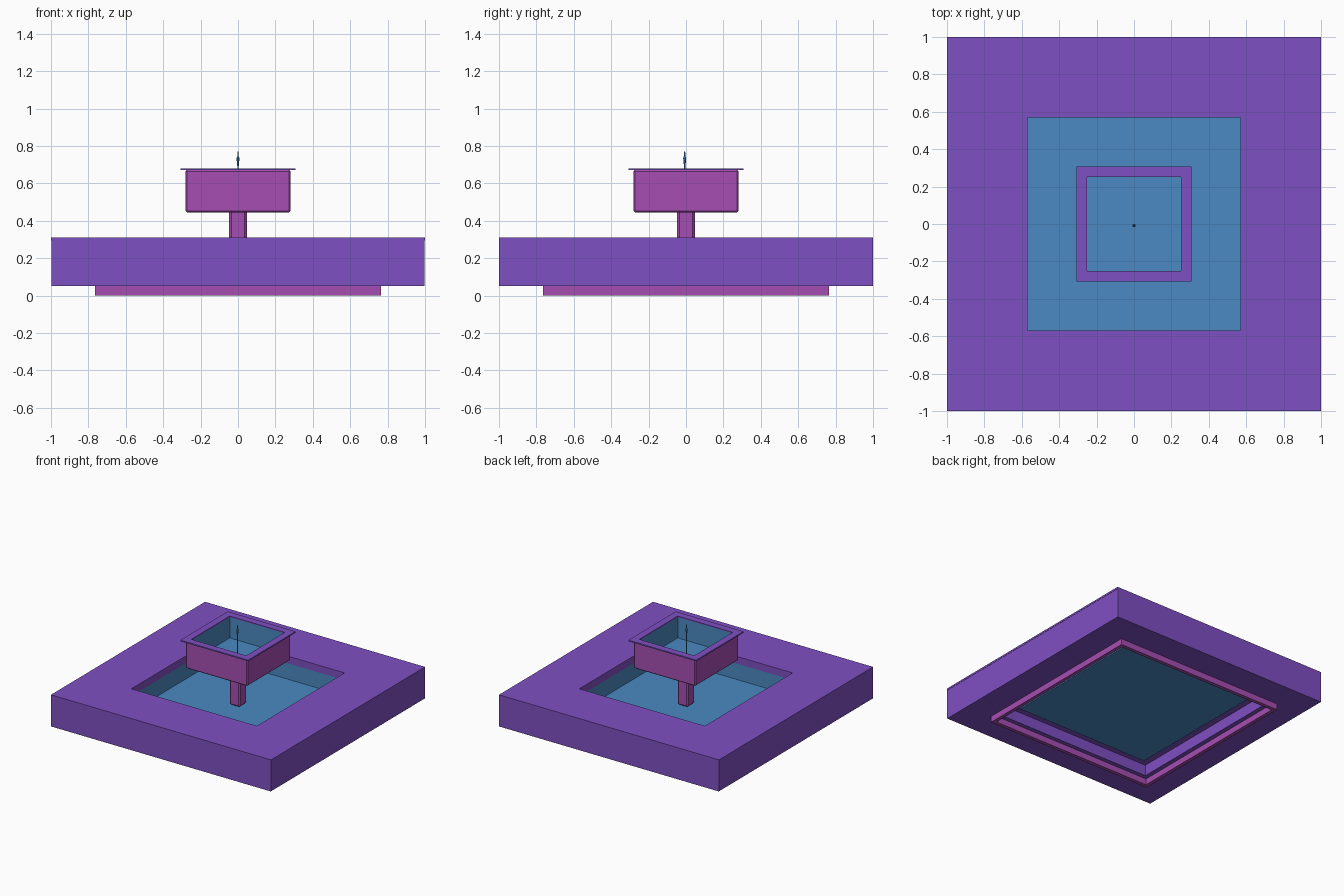
import bpy, bmesh, math
from mathutils import Vector

cube = bpy.data.objects.get("Cube")
if cube:
    bpy.data.objects.remove(cube, do_unlink=True)


def material(name, color):
    m = bpy.data.materials.new(name)
    m.diffuse_color = (*color, 1)
    m.use_nodes = True
    m.node_tree.nodes["Principled BSDF"].inputs["Base Color"].default_value = (*color, 1)
    return m


purple = material("purple stone", (0.21, 0.08, 0.54))
pink = material("magenta stone", (0.38, 0.077, 0.445))
blue = material("blue water", (0.07, 0.255, 0.54))


def revolve(name, profile, mat, sides=4, closed=True, bevel=0, scale=(1, 1, 1), offset=(0, 0, 0)):
    """Sweep (half width, height) points around z; open profiles get end caps."""
    bm = bmesh.new()
    grow = math.sqrt(2) if sides == 4 else 1
    rings = []
    for half, z in profile:
        ring = []
        for i in range(sides):
            a = 2 * math.pi * (i + 0.5) / sides
            ring.append(bm.verts.new((half * grow * math.cos(a), half * grow * math.sin(a), z)))
        rings.append(ring)
    pairs = list(zip(rings, rings[1:]))
    if closed:
        pairs.append((rings[-1], rings[0]))
    else:
        bm.faces.new(rings[0])
        bm.faces.new(rings[-1])
    for low, high in pairs:
        for i in range(sides):
            j = (i + 1) % sides
            bm.faces.new((low[i], low[j], high[j], high[i]))
    bmesh.ops.scale(bm, vec=Vector(scale), verts=bm.verts)
    bmesh.ops.translate(bm, vec=Vector(offset), verts=bm.verts)
    bmesh.ops.recalc_face_normals(bm, faces=bm.faces)
    mesh = bpy.data.meshes.new(name)
    bm.to_mesh(mesh)
    bm.free()
    mesh.materials.append(mat)
    obj = bpy.data.objects.new(name, mesh)
    bpy.context.collection.objects.link(obj)
    if bevel:
        mod = obj.modifiers.new("Bevel", "BEVEL")
        mod.width = bevel
        mod.segments = 1
    return obj


# Lower pool: foot ring, hollow body, top slab with inner lip, blue basin
revolve("foot_ring", [(0.735, 0), (0.765, 0), (0.765, 0.05), (0.735, 0.05)], pink)
revolve("pool_body", [(0.70, 0.05), (1, 0.05), (1, 0.295), (0.615, 0.295),
                      (0.615, 0.14), (0.70, 0.14)], purple, scale=(0.998, 1, 1))
revolve("pool_slab", [(0.57, 0.25), (0.57, 0.31), (1, 0.31), (1, 0.295),
                      (0.615, 0.295), (0.615, 0.25)], purple)
revolve("pool_basin", [(0.61, 0.105), (0.61, 0.25), (0.57, 0.25), (0.57, 0.12)],
        blue, closed=False)

# Central column carrying the upper bowl
revolve("column", [(0.047, 0.12), (0.047, 0.46)], pink, closed=False, bevel=0.011)

# Upper bowl: outer shell, blue lining, flat rim
revolve("bowl_shell", [(0.28, 0.445), (0.28, 0.672), (0.262, 0.672), (0.262, 0.488)],
        pink, closed=False, bevel=0.008)
revolve("bowl_lining", [(0.26, 0.49), (0.26, 0.67), (0.25, 0.67), (0.25, 0.50)],
        blue, closed=False)
revolve("bowl_rim", [(0.25, 0.67), (0.308, 0.67), (0.308, 0.68), (0.25, 0.68)], purple)

# Slim water spout
spout = revolve("spout", [(0.004, 0.50), (0.004, 0.69), (0.009, 0.735), (0.004, 0.745),
                          (0.003, 0.77)], blue, sides=8, closed=False, offset=(0, -0.007, 0))
